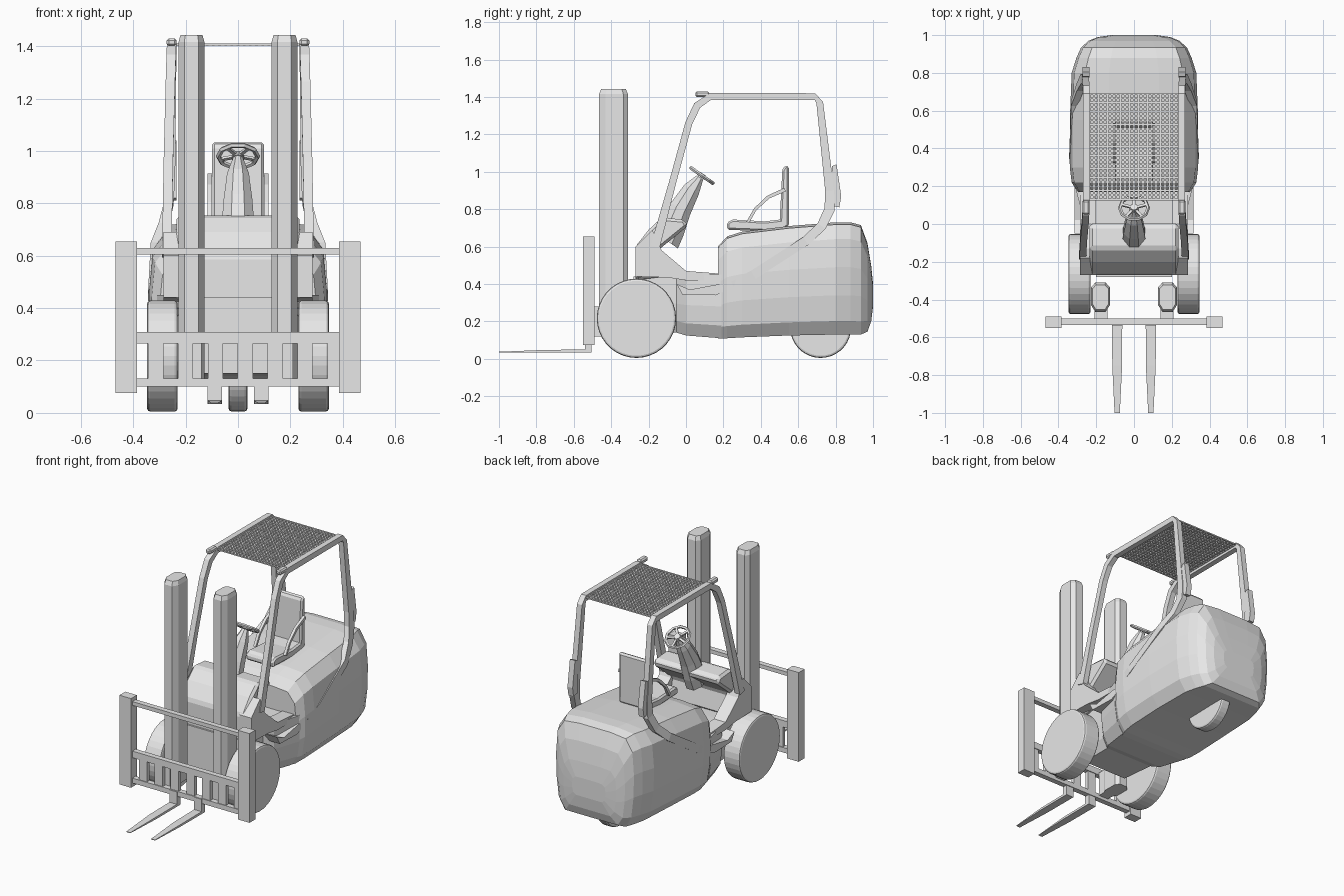
import bpy, bmesh, math
from mathutils import Vector, Matrix

cube = bpy.data.objects.get("Cube")
if cube:
    bpy.data.objects.remove(cube)

grey = bpy.data.materials.new("plain_grey")
grey.use_nodes = True
GREY = (0.8, 0.8, 0.8, 1)
grey.diffuse_color = GREY
grey.node_tree.nodes["Principled BSDF"].inputs["Base Color"].default_value = GREY


def finish(name, bm, mirror=False, bevel=0, segments=1):
    bmesh.ops.recalc_face_normals(bm, faces=bm.faces)
    mesh = bpy.data.meshes.new(name)
    bm.to_mesh(mesh)
    bm.free()
    mesh.materials.append(grey)
    obj = bpy.data.objects.new(name, mesh)
    bpy.context.collection.objects.link(obj)
    if bevel:
        mod = obj.modifiers.new("Bevel", 'BEVEL')
        mod.width, mod.segments = bevel, segments
        mod.limit_method = 'ANGLE'
    if mirror:
        obj.modifiers.new("Mirror", 'MIRROR').use_mirror_merge = False
    return obj


def add_box(bm, x, y, z):
    size = Vector((x[1] - x[0], y[1] - y[0], z[1] - z[0]))
    mid = Vector((sum(x), sum(y), sum(z))) / 2
    bmesh.ops.create_cube(bm, size=1, matrix=Matrix.Translation(mid) @ Matrix.Diagonal((*size, 1)))


def box(name, x, y, z, **kw):
    bm = bmesh.new()
    add_box(bm, x, y, z)
    return finish(name, bm, **kw)


def add_skin(bm, rings):
    """Join a row of point rings and cap both ends."""
    rows = [[bm.verts.new(p) for p in ring] for ring in rings]
    n = len(rows[0])
    for a, b in zip(rows, rows[1:]):
        for i in range(n):
            j = (i + 1) % n
            bm.faces.new((a[i], a[j], b[j], b[i]))
    bm.faces.new(rows[0])
    bm.faces.new(rows[-1][::-1])


def skin(name, rings, **kw):
    bm = bmesh.new()
    add_skin(bm, rings)
    return finish(name, bm, **kw)


def plate(name, profile, x0, x1, **kw):
    return skin(name, [[(x, y, z) for y, z in profile] for x in (x0, x1)], **kw)


def hull(name, stations, half):
    """Loft a symmetric section along y; a station is y, half width, bottom, top."""
    section = half + [(-fx, fz) for fx, fz in reversed(half)]
    return skin(name, [[(fx * w, y, zb + fz * (zt - zb)) for fx, fz in section]
                       for y, w, zb, zt in stations])


def ribbon(name, path, width, **kw):
    """Sweep a rectangle along points given as x, y, z, half depth."""
    rings = []
    for i, (x, y, z, h) in enumerate(path):
        a, b = path[max(i - 1, 0)], path[min(i + 1, len(path) - 1)]
        t = Vector((b[1] - a[1], b[2] - a[2])).normalized()
        ny, nz = -t.y * h, t.x * h
        rings.append([(x + sx * width / 2, y + s * ny, z + s * nz)
                      for sx, s in ((-1, -1), (1, -1), (1, 1), (-1, 1))])
    return skin(name, rings, **kw)


def wheel(name, x0, x1, y, r, **kw):
    bm = bmesh.new()
    place = Matrix.Translation(((x0 + x1) / 2, y, r + 0.005)) @ Matrix.Rotation(math.pi / 2, 4, 'Y')
    bmesh.ops.create_cone(bm, cap_ends=True, segments=36, radius1=r, radius2=r,
                          depth=x1 - x0, matrix=place)
    return finish(name, bm, bevel=0.012, segments=2, **kw)


# Body: rear counterweight hood and the floor section in front of it
hull("rear_body",
     [(.17, .30, .11, .60), (.22, .33, .11, .655), (.3, .34, .115, .68), (.55, .34, .125, .71),
      (.8, .33, .13, .73), (.88, .305, .13, .73), (.935, .28, .13, .715), (.97, .24, .145, .62),
      (.99, .19, .2, .5), (1.0, .12, .28, .4)],
     [(.78, 0), (.93, .12), (.99, .35), (1, .6), (.96, .85), (.79, .98), (.4, 1)])
hull("floor_body",
     [(-.28, .2, .15, .44), (-.05, .215, .14, .45), (.0, .26, .125, .45), (.19, .31, .11, .45)],
     [(.8, 0), (.95, .2), (1, .5), (1, 1)])

# Front cowl and side fenders over the wheels
plate("cowl", [(-.27, .42), (-.27, .6), (-.2, .69), (-.13, .755), (-.01, .745), (.01, .71),
               (-.15, .58), (-.12, .44)], -.235, .235, bevel=.015)
plate("fender", [(-.27, .44), (-.27, .6), (-.18, .69), (-.13, .58), (0, .47), (.19, .455),
                 (.19, .42), (0, .42), (-.1, .435)], .2, .285, mirror=True)
plate("step", [(-.05, .4), (-.02, .345), (.16, .34), (.26, .385), (.18, .4), (.02, .37)],
      .22, .315, mirror=True)

# Wheels
wheel("front_wheel", .23, .347, -.265, .212, mirror=True)
wheel("rear_wheel", -.036, .036, .72, .163)

# Mast columns, tapered at the cap
section = [(.128, -.43), (.15, -.465), (.205, -.465), (.227, -.43), (.227, -.335),
           (.205, -.31), (.15, -.31), (.128, -.335)]
skin("mast_column",
     [[(.178 + (x - .178) * f, -.388 + (y + .388) * f, z) for x, y in section]
      for z, f in ((.12, 1), (1.415, 1), (1.442, .85))], mirror=True)
box("mast_bracket", (.14, .21), (-.5, -.45), (.12, .28), mirror=True)

# Load carriage
box("carriage_post", (.385, .468), (-.55, -.49), (.075, .655), mirror=True)
box("carriage_top_rail", (-.39, .39), (-.535, -.5), (.605, .63))
box("carriage_upper_beam", (-.39, .39), (-.535, -.5), (.265, .308))
box("carriage_lower_beam", (-.39, .39), (-.535, -.5), (.1, .132))
bm = bmesh.new()
for i in range(7):
    mid = (i - 3) * .114 + .028
    add_box(bm, (mid - .029, min(mid + .029, .39)), (-.53, -.505), (.13, .267))
finish("carriage_slats", bm)

# Forks with tapered tips
box("fork_heel", (.062, .116), (-.54, -.505), (.035, .13), mirror=True)
skin("fork_blade", [[(.089 + s * w, y, z) for s, z in ((-1, .034), (1, .034), (1, top), (-1, top))]
                    for y, w, top in ((-.505, .027, .05), (-.75, .026, .048), (-1, .014, .038))],
     mirror=True)

# Overhead guard frame, one continuous bar on each side
ribbon("guard_frame",
       [(.272, -.165, .6, .025), (.266, -.07, .95, .019), (.258, .015, 1.26, .019),
        (.255, .06, 1.355, .02), (.253, .13, 1.402, .019), (.253, .69, 1.402, .018),
        (.253, .715, 1.37, .018), (.258, .768, .9, .024), (.264, .768, .8, .028),
        (.285, .725, .71, .026), (.315, .64, .63, .025), (.325, .36, .45, .025),
        (.315, .25, .395, .02)], .036, mirror=True)
box("front_lamp", (.235, .272), (.05, .125), (1.4, 1.43), mirror=True, bevel=.008)
plate("rear_lamp", [(.775, .82), (.82, .81), (.83, .87), (.805, 1.04), (.78, 1.03)],
      .235, .272, mirror=True)

# Perforated roof made of crossed bars
bm = bmesh.new()
for i in range(21):
    x = -.235 + i * .0235
    add_box(bm, (x - .005, x + .005), (.13, .69), (1.4, 1.408))
for i in range(25):
    y = .13 + i * .0233
    add_box(bm, (-.24, .24), (y - .005, y + .005), (1.402, 1.41))
finish("roof_grille", bm)

# Seat
plate("seat_cushion", [(.22, .69), (.22, .73), (.25, .745), (.42, .735), (.55, .75),
                       (.55, .71), (.5, .68)], -.1, .1, bevel=.01)
plate("seat_back", [(.5, .72), (.515, 1.01), (.53, 1.035), (.55, 1.03), (.55, .72)],
      -.1, .1, bevel=.012)
ribbon("armrest", [(.108, .33, .73, .008), (.108, .37, .8, .008), (.108, .44, .865, .009),
                   (.108, .53, .905, .01)], .018, mirror=True)

# Steering column and wheel
tilt = Matrix.Rotation(math.radians(-35), 4, 'X')
rings = []
for y, z, r in ((-.1, .63, .075), (-.07, .7, .075), (-.03, .8, .066), (.03, .905, .05), (.075, .97, .022)):
    rings.append([Vector((0, y, z)) + tilt @ Vector((r * .9 * math.cos(a), r * math.sin(a), 0))
                  for a in (math.tau * (k + .5) / 8 for k in range(8))])
skin("steering_column", rings)
hub = Vector((0, .085, .98))
bpy.ops.mesh.primitive_torus_add(major_segments=10, minor_segments=5, major_radius=.075,
                                 minor_radius=.01, location=hub, rotation=tilt.to_euler())
rim = bpy.context.object
rim.name = "steering_rim"
rim.data.materials.append(grey)
bm = bmesh.new()
for k in range(5):
    start = len(bm.verts)
    add_box(bm, (0, .074), (-.007, .007), (-.005, .005))
    bm.verts.ensure_lookup_table()
    turn = Matrix.Translation(hub) @ tilt @ Matrix.Rotation(math.tau * k / 5 + math.pi / 2, 4, 'Z')
    bmesh.ops.transform(bm, matrix=turn, verts=bm.verts[start:])
bmesh.ops.create_cone(bm, cap_ends=True, segments=8, radius1=.026, radius2=.02, depth=.022,
                      matrix=Matrix.Translation(hub) @ tilt)
finish("steering_spokes", bm)
